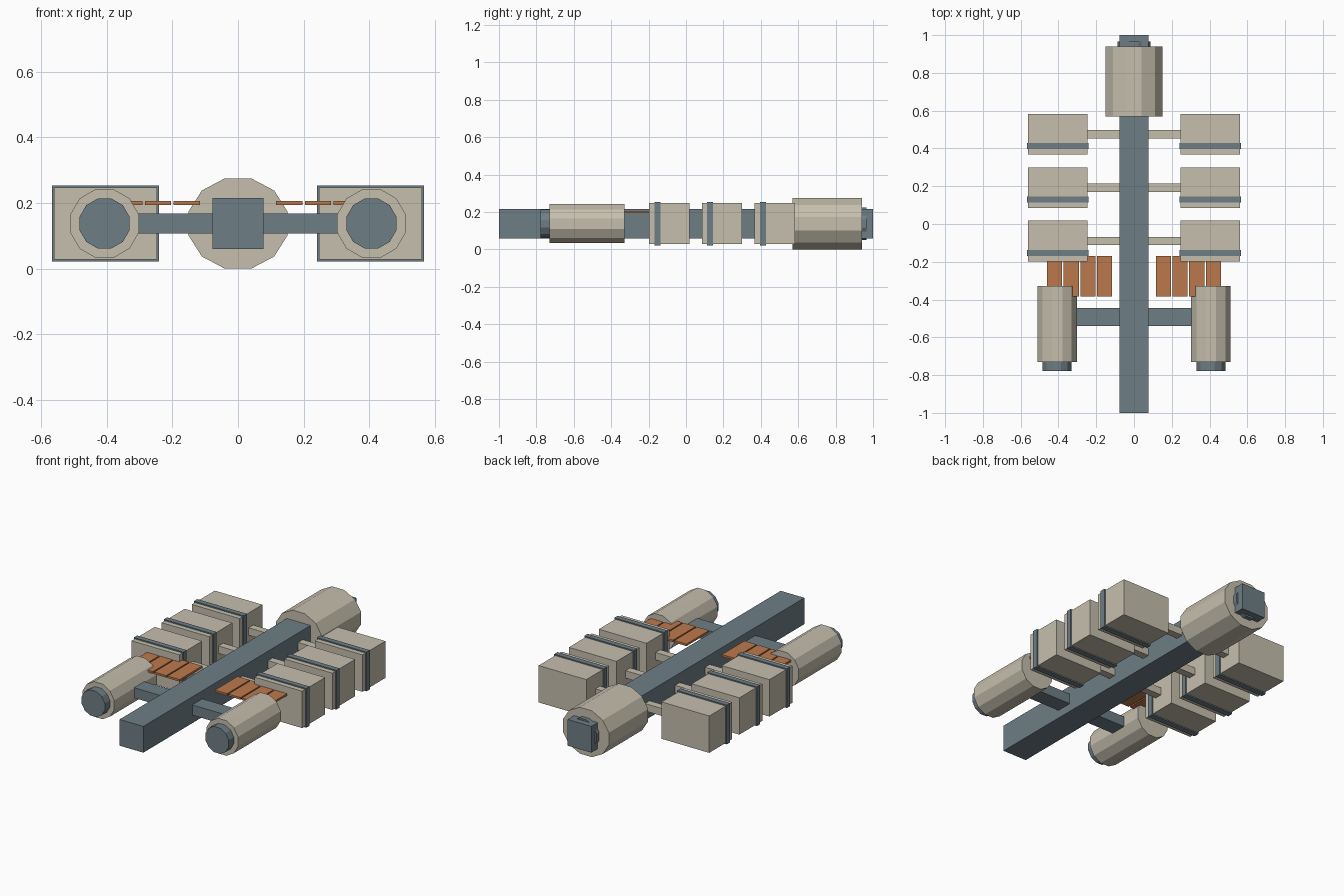
import bpy
import math
from mathutils import Matrix

if "Cube" in bpy.data.objects:
    bpy.data.objects.remove(bpy.data.objects["Cube"], do_unlink=True)

AXIS_Z = 0.1375


def make_material(name, rgb):
    mat = bpy.data.materials.new(name)
    mat.use_nodes = True
    color = (*rgb, 1.0)
    mat.diffuse_color = color
    mat.node_tree.nodes["Principled BSDF"].inputs["Base Color"].default_value = color
    return mat


slate = make_material("slate_metal", (0.155, 0.21, 0.24))
beige = make_material("beige_hull", (0.56, 0.52, 0.42))
copper = make_material("copper_panel", (0.50, 0.19, 0.075))


def box(name, center, size, mat):
    bpy.ops.mesh.primitive_cube_add(size=1, location=center)
    obj = bpy.context.object
    obj.name = name
    obj.data.transform(Matrix.Diagonal((*size, 1)))
    obj.data.materials.append(mat)
    return obj


def drum(name, x, y0, y1, rx, rz, mat):
    """Twelve-sided drum along y with flat sides up, down, left and right."""
    bpy.ops.mesh.primitive_cylinder_add(vertices=12, radius=1, depth=y1 - y0,
                                        location=(x, (y0 + y1) / 2, AXIS_Z))
    obj = bpy.context.object
    obj.name = name
    turn = Matrix.Rotation(math.radians(15), 4, "Z")
    lay = Matrix.Rotation(math.radians(90), 4, "X")
    obj.data.transform(Matrix.Diagonal((rx, 1, rz, 1)) @ lay @ turn)
    obj.data.materials.append(mat)
    return obj


# Central spine, rear drum and docking collar
box("spine", (0, 0, AXIS_Z), (0.156, 2.0, 0.156), slate)
drum("rear_drum", 0, 0.57, 0.94, 0.156, 0.1424, beige)
drum("docking_collar", 0, 0.93, 0.965, 0.091, 0.091, slate)

# Cross arm carrying the two engines
box("engine_arm", (0, -0.493, AXIS_Z), (0.8, 0.095, 0.061), slate)

for side, label in ((1, "left"), (-1, "right")):
    # Engines
    drum(f"{label}_engine", side * 0.407, -0.73, -0.328, 0.108, 0.108, beige)
    drum(f"{label}_nozzle", side * 0.407, -0.778, -0.72, 0.079, 0.079, slate)

    # Cargo pods with strap and strut
    for i, y in enumerate((-0.09, 0.192, 0.475)):
        x = side * 0.404
        box(f"{label}_pod_{i}", (x, y, AXIS_Z), (0.313, 0.215, 0.219), beige)
        box(f"{label}_pod_strap_{i}", (x, y - 0.063, AXIS_Z), (0.326, 0.031, 0.233), slate)
        box(f"{label}_pod_strut_{i}", (side * 0.16, y, AXIS_Z), (0.22, 0.044, 0.044), beige)

    # Radiator slats
    for i in range(4):
        box(f"{label}_radiator_{i}", (side * (0.156 + 0.088 * i), -0.276, 0.2),
            (0.08, 0.213, 0.012), copper)
